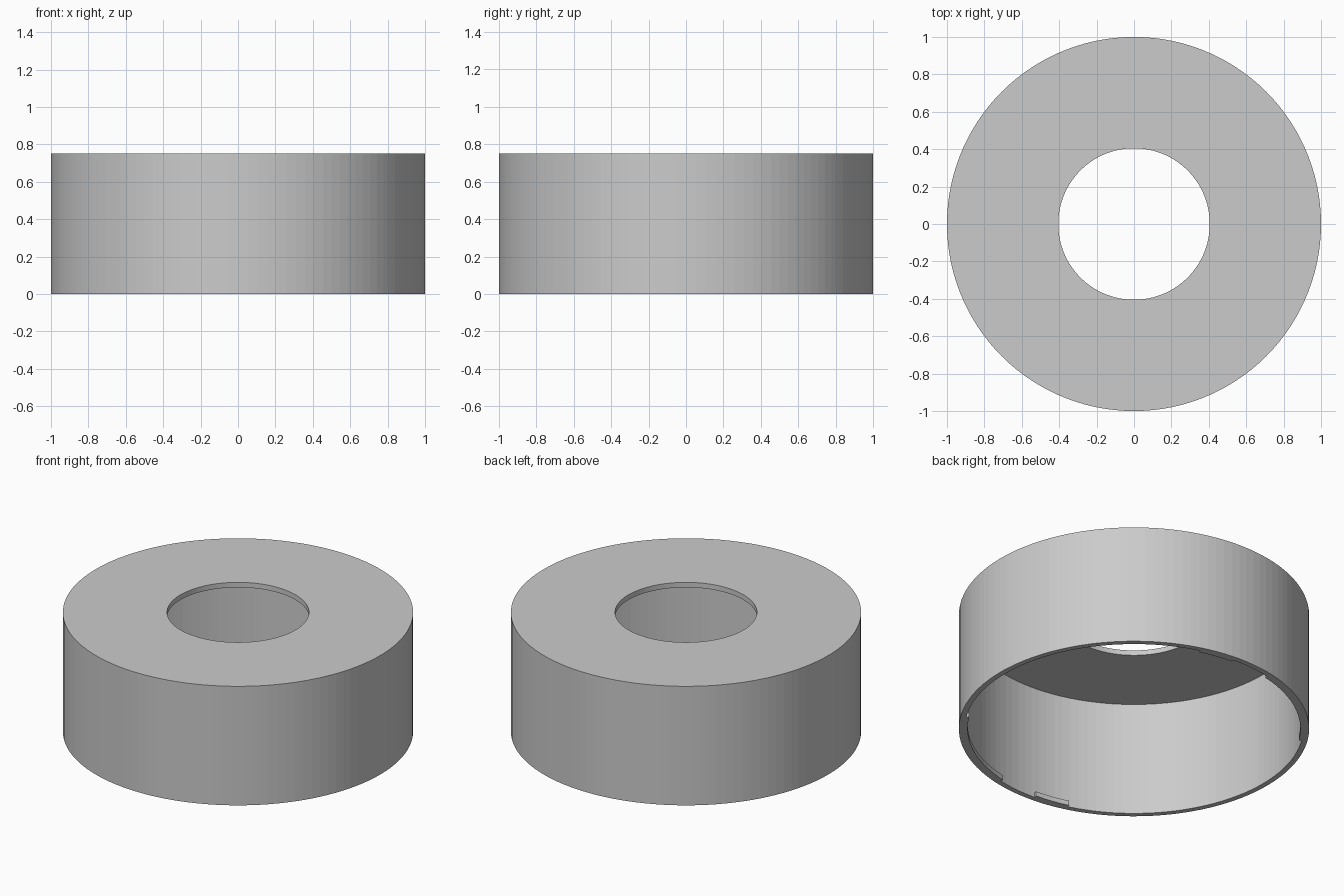
import bpy
import bmesh
from math import cos, sin, radians, tau

cube = bpy.data.objects.get("Cube")
if cube:
    bpy.data.objects.remove(cube, do_unlink=True)

SEGMENTS = 120
WALL_INNER = 0.967
TAB_INNER = 0.95
TAB_HEIGHT = 0.03

grey = bpy.data.materials.new("plain_grey")
grey.use_nodes = True
grey.diffuse_color = (0.6, 0.6, 0.6, 1)
grey.node_tree.nodes["Principled BSDF"].inputs["Base Color"].default_value = (0.6, 0.6, 0.6, 1)


def revolve(name, profile, start, end, steps):
    """Sweep a closed (radius, height) profile about z; cap it if it is an arc."""
    closed = end - start >= tau - 0.001
    bm = bmesh.new()
    rings = []
    for i in range(steps if closed else steps + 1):
        a = start + (end - start) * i / steps
        rings.append([bm.verts.new((r * cos(a), r * sin(a), z)) for r, z in profile])
    n = len(profile)
    for i in range(steps):
        near, far = rings[i], rings[(i + 1) % len(rings)]
        for j in range(n):
            k = (j + 1) % n
            bm.faces.new((near[j], far[j], far[k], near[k]))
    if not closed:
        bm.faces.new(rings[0])
        bm.faces.new(rings[-1])
    bmesh.ops.recalc_face_normals(bm, faces=bm.faces)
    mesh = bpy.data.meshes.new(name)
    bm.to_mesh(mesh)
    bm.free()
    mesh.materials.append(grey)
    obj = bpy.data.objects.new(name, mesh)
    bpy.context.collection.objects.link(obj)
    return obj


# Hollow cap: outer wall, top plate with a round hole, open underside
cap_profile = [(1, 0), (1, 0.75), (0.405, 0.75), (0.405, 0.718),
               (WALL_INNER, 0.718), (WALL_INNER, 0)]
revolve("cap_shell", cap_profile, 0, tau, SEGMENTS)

# Bayonet tabs inside the bottom rim, repeated on opposite sides
tab_profile = [(TAB_INNER, 0), (WALL_INNER + 0.001, 0),
               (WALL_INNER + 0.001, TAB_HEIGHT), (TAB_INNER, TAB_HEIGHT)]
for side, turn in (("front", 0), ("back", 180)):
    for kind, first, last in (("long", -78, -32), ("short", -107, -94)):
        revolve(f"{side}_{kind}_tab", tab_profile,
                radians(first + turn), radians(last + turn), (last - first) // 3)
